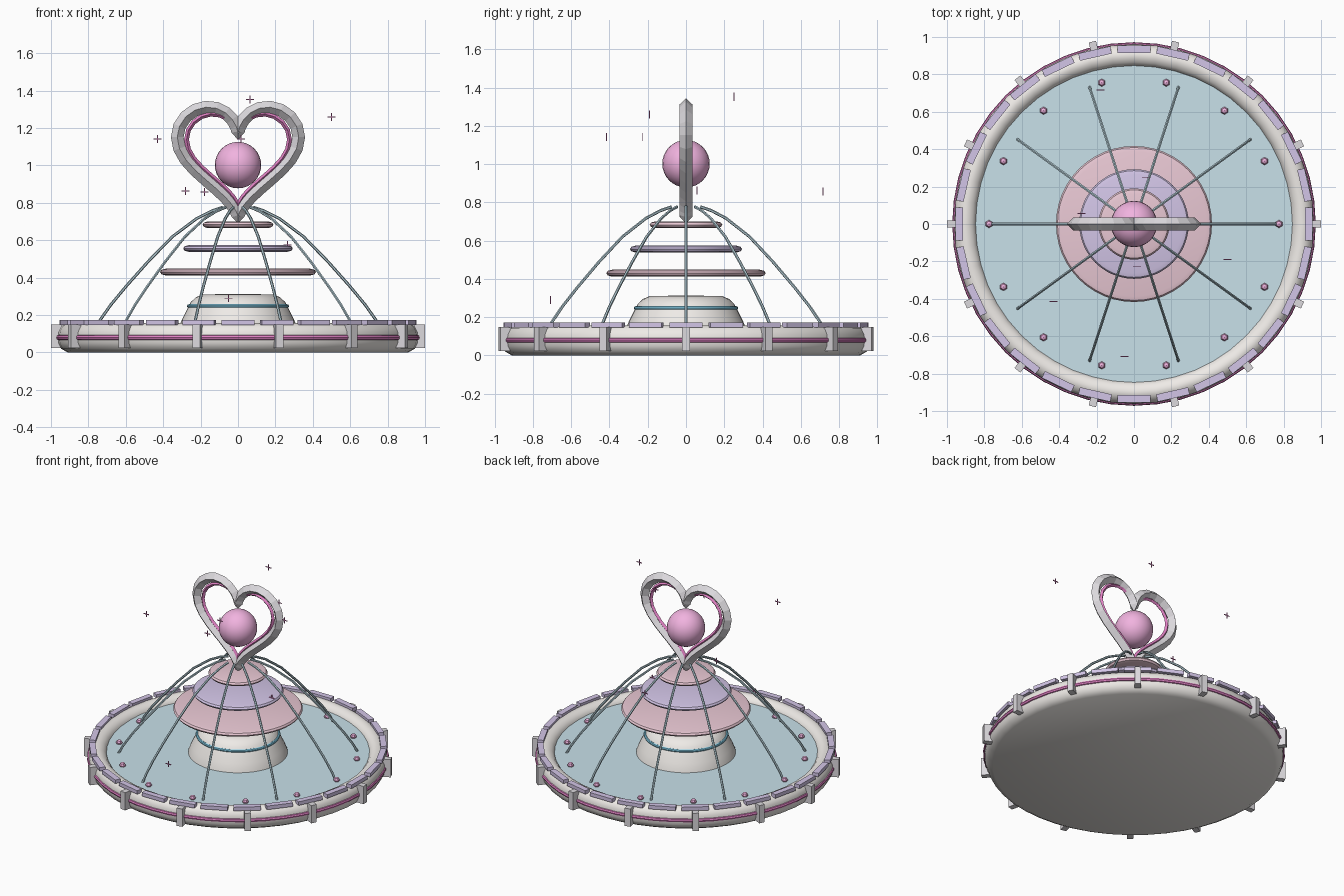
import bpy, bmesh
from math import sin, cos, pi, tau
from mathutils import Matrix, Vector

if "Cube" in bpy.data.objects:
    bpy.data.objects.remove(bpy.data.objects["Cube"])


def material(name, rgb):
    m = bpy.data.materials.new(name)
    m.diffuse_color = (*rgb, 1)
    m.use_nodes = True
    m.node_tree.nodes["Principled BSDF"].inputs["Base Color"].default_value = m.diffuse_color
    return m


STONE = material("stone", (0.86, 0.83, 0.80))
SILVER = material("silver", (0.72, 0.70, 0.73))
LILAC = material("lilac", (0.65, 0.56, 0.80))
ROSE = material("rose", (0.82, 0.58, 0.66))
MAGENTA = material("magenta", (0.75, 0.22, 0.55))
ORB = material("orb_pink", (0.88, 0.45, 0.74))
WATER = material("water", (0.58, 0.75, 0.82))
JET = material("jet", (0.45, 0.60, 0.66))
BLUE = material("blue", (0.25, 0.65, 0.85))


def finish(name, bm, mat, smooth=None):
    bmesh.ops.recalc_face_normals(bm, faces=bm.faces)
    me = bpy.data.meshes.new(name)
    bm.to_mesh(me)
    bm.free()
    ob = bpy.data.objects.new(name, me)
    bpy.context.collection.objects.link(ob)
    me.materials.append(mat)
    if smooth is not None:
        bpy.ops.object.select_all(action='DESELECT')
        ob.select_set(True)
        bpy.context.view_layer.objects.active = ob
        bpy.ops.object.shade_smooth_by_angle(angle=smooth)
    return ob


def lathe(name, profile, mat, steps=48, closed=False):
    bm = bmesh.new()
    vs = [bm.verts.new((r, 0, z)) for r, z in profile]
    pairs = list(zip(vs, vs[1:] + vs[:1] if closed else vs[1:]))
    edges = [bm.edges.new(p) for p in pairs]
    bmesh.ops.spin(bm, geom=vs + edges, cent=(0, 0, 0), axis=(0, 0, 1),
                   angle=tau, steps=steps, use_duplicate=False)
    bmesh.ops.remove_doubles(bm, verts=bm.verts, dist=1e-4)
    return finish(name, bm, mat, 0.7)


def torus(name, radius, minor, z, mat):
    prof = [(radius + minor * cos(a * tau / 8), z + minor * sin(a * tau / 8)) for a in range(8)]
    return lathe(name, prof, mat, closed=True)


def add_box(bm, size, matrix):
    bmesh.ops.create_cube(bm, size=1, matrix=matrix @ Matrix.Diagonal((*size, 1)))


def polar(angle, r, z):
    return Matrix.Rotation(angle, 4, 'Z') @ Matrix.Translation((r, 0, z))


def heart(name, scale, depth, mat, n=40):
    """Diamond section swept round a heart in the XZ plane."""
    def pt(t):
        return Vector((16 * sin(t) ** 3, 0,
                       13 * cos(t) - 5 * cos(2 * t) - 2 * cos(3 * t) - cos(4 * t))) * scale + Vector((0, 0, 1.07))
    bm = bmesh.new()
    rings = []
    for i in range(n):
        t = i * tau / n
        tan = (pt(t + 0.08) - pt(t - 0.08)).normalized()
        nrm, side = Vector((-tan.z, 0, tan.x)), Vector((0, 1, 0))
        rings.append([bm.verts.new(pt(t) + o * depth) for o in (nrm, side, -nrm, -side)])
    for i in range(n):
        a, b = rings[i], rings[(i + 1) % n]
        for k in range(4):
            bm.faces.new((a[k], a[(k + 1) % 4], b[(k + 1) % 4], b[k]))
    return finish(name, bm, mat)


# Basin, trim ring and water
lathe("basin", [(0, 0), (0.91, 0), (0.945, 0.02), (0.96, 0.05), (0.963, 0.08), (0.96, 0.11),
                (0.945, 0.14), (0.915, 0.157), (0.89, 0.157), (0.865, 0.145), (0.848, 0.125),
                (0.84, 0.09), (0, 0.09)], STONE)
torus("basin_trim", 0.958, 0.014, 0.08, MAGENTA)
lathe("water", [(0, 0.12), (0.85, 0.12), (0.85, 0.10), (0, 0.10)], WATER)

# Rim tiles, outer posts and floating beads
bm = bmesh.new()
for i in range(28):
    add_box(bm, (0.04, 0.175, 0.026), polar(i * tau / 28, 0.935, 0.160))
finish("rim_tiles", bm, LILAC)
bm = bmesh.new()
for i in range(14):
    add_box(bm, (0.06, 0.04, 0.126), polar(i * tau / 14, 0.97, 0.086))
finish("rim_posts", bm, SILVER)
bm = bmesh.new()
for i in range(14):
    a = i * tau / 14
    bmesh.ops.create_uvsphere(bm, u_segments=6, v_segments=4, radius=0.021,
                              matrix=Matrix.Translation((0.775 * cos(a), 0.775 * sin(a), 0.128)))
finish("water_beads", bm, ORB)

# Pedestal with its blue band
lathe("pedestal", [(0, 0.10), (0.325, 0.10), (0.318, 0.13), (0.30, 0.175), (0.275, 0.225),
                   (0.252, 0.27), (0.225, 0.295), (0.19, 0.31), (0, 0.314)], STONE)
torus("pedestal_band", 0.263, 0.010, 0.248, BLUE)

# Three floating tiers
for name, r, z, mat in (("lower_tier", 0.417, 0.43, ROSE), ("middle_tier", 0.293, 0.556, LILAC),
                        ("upper_tier", 0.19, 0.683, ROSE)):
    lathe(name, [(0, z - 0.018), (r - 0.03, z - 0.018), (r - 0.008, z - 0.012), (r, z),
                 (r - 0.008, z + 0.012), (r - 0.03, z + 0.018), (0, z + 0.018)], mat)

# Ten arching water jets
path = [(0.08, 0.777), (0.14, 0.757), (0.22, 0.717), (0.35, 0.62), (0.48, 0.487),
        (0.60, 0.352), (0.68, 0.255), (0.74, 0.17), (0.77, 0.115)]
bm = bmesh.new()
for i in range(10):
    rot = Matrix.Rotation(i * tau / 10, 3, 'Z')
    prev = None
    for j, (r, z) in enumerate(path):
        p, q = path[max(j - 1, 0)], path[min(j + 1, len(path) - 1)]
        tan = Vector((q[0] - p[0], 0, q[1] - p[1])).normalized()
        nrm = Vector((-tan.z, 0, tan.x))
        ring = [bm.verts.new(rot @ (Vector((r, 0, z)) + 0.008 * (
            nrm * cos(k * tau / 6) + Vector((0, 1, 0)) * sin(k * tau / 6)))) for k in range(6)]
        if prev:
            for k in range(6):
                bm.faces.new((prev[k], prev[(k + 1) % 6], ring[(k + 1) % 6], ring[k]))
        else:
            bm.faces.new(ring)
        prev = ring
    bm.faces.new(prev)
finish("water_jets", bm, JET, 0.7)

# Heart frame, inner heart and orb
heart("heart_frame", 0.0203, 0.034, SILVER)
heart("heart_inlay", 0.0172, 0.013, MAGENTA)
bm = bmesh.new()
bmesh.ops.create_uvsphere(bm, u_segments=24, v_segments=16, radius=0.124,
                          matrix=Matrix.Translation((0, 0, 1.002)))
finish("orb", bm, ORB, 0.7)

# Tiny cross-shaped sparkles
bm = bmesh.new()
for p in ((0.064, 0.25, 1.352), (0.50, -0.19, 1.26), (-0.43, -0.415, 1.142), (0.016, -0.226, 1.142),
          (-0.28, 0.057, 0.863), (-0.18, 0.716, 0.858), (-0.05, -0.708, 0.29), (0.265, 0.0, 0.575)):
    add_box(bm, (0.042, 0.005, 0.005), Matrix.Translation(p))
    add_box(bm, (0.005, 0.005, 0.042), Matrix.Translation(p))
finish("sparkles", bm, MAGENTA)
